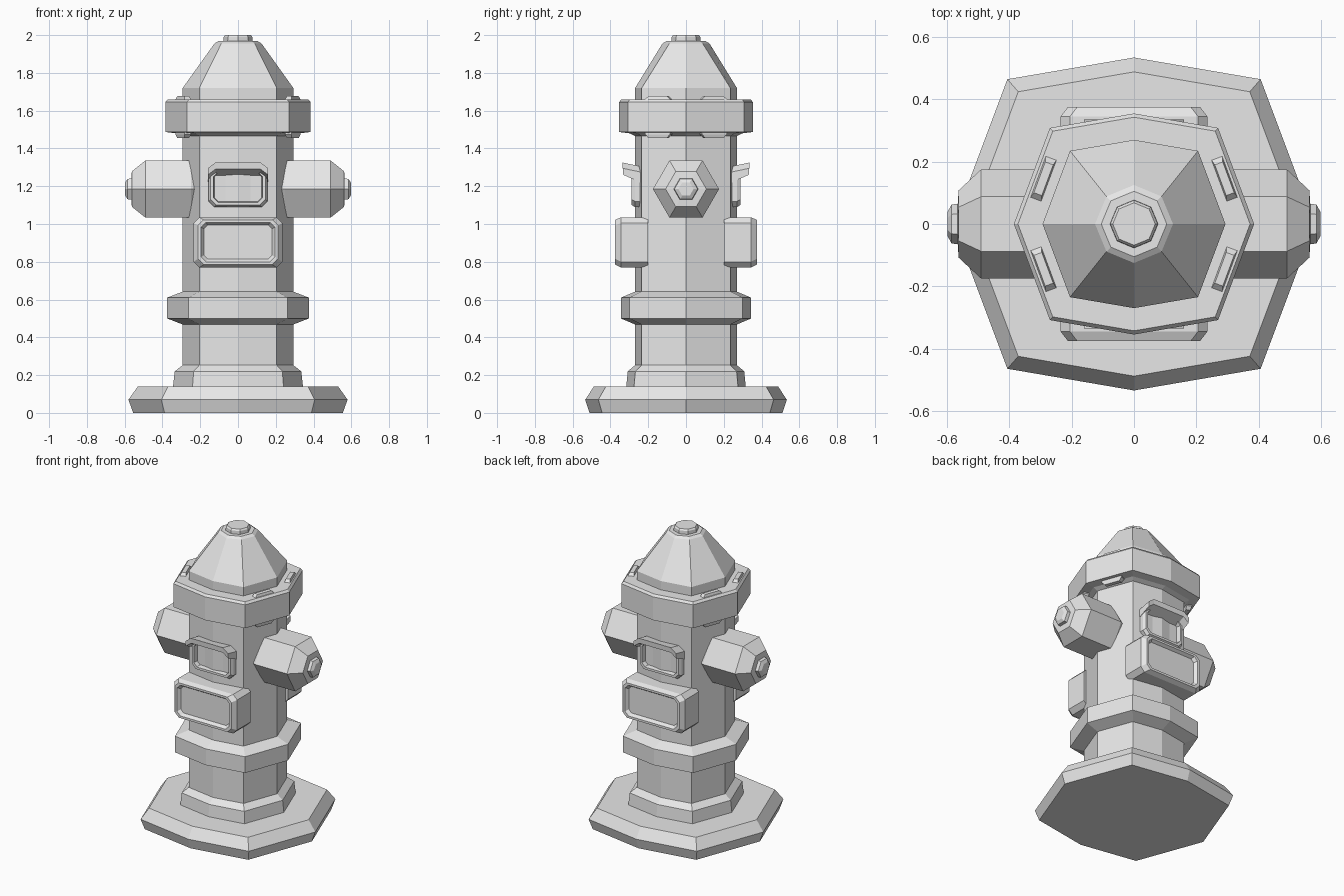
import bpy, bmesh, math
from mathutils import Vector

cube = bpy.data.objects.get("Cube")
if cube:
    bpy.data.objects.remove(cube, do_unlink=True)

grey = bpy.data.materials.new("plain_grey")
grey.use_nodes = True
grey.diffuse_color = (0.8, 0.8, 0.8, 1)
grey.node_tree.nodes["Principled BSDF"].inputs["Base Color"].default_value = (0.8, 0.8, 0.8, 1)


def loft(name, rings):
    """Skin a list of equal-length rings and cap both ends, flat shaded."""
    bm = bmesh.new()
    loops = [[bm.verts.new(p) for p in ring] for ring in rings]
    n = len(loops[0])
    for a, b in zip(loops, loops[1:]):
        for i in range(n):
            j = (i + 1) % n
            bm.faces.new((a[i], a[j], b[j], b[i]))
    bm.faces.new(loops[0])
    bm.faces.new(loops[-1])
    bmesh.ops.recalc_face_normals(bm, faces=bm.faces)
    mesh = bpy.data.meshes.new(name)
    bm.to_mesh(mesh)
    bm.free()
    mesh.materials.append(grey)
    obj = bpy.data.objects.new(name, mesh)
    bpy.context.collection.objects.link(obj)
    return obj


def body_ring(s, z):
    """Eight-cornered section, squarer than a regular octagon."""
    unit = [(1, 0), (.7, .8), (0, .92), (-.7, .8),
            (-1, 0), (-.7, -.8), (0, -.92), (.7, -.8)]
    return [(s * x, s * y, z) for x, y in unit]


def round_ring(r, z):
    return [(r * math.cos(i * math.pi / 4), r * math.sin(i * math.pi / 4), z) for i in range(8)]


def panel_ring(w, z0, z1, c, y):
    """Rectangle with cut corners standing in the plane at depth y."""
    pts = [(w - c, z0), (w, z0 + c), (w, z1 - c), (w - c, z1),
           (c - w, z1), (-w, z1 - c), (-w, z0 + c), (c - w, z0)]
    return [(x, y, z) for x, z in pts]


# Stacked body parts: half width and height of each section
parts = {
    "base_plate": [(.555, 0), (.58, .07), (.53, .14)],
    "foot_ring": [(.345, .13), (.335, .22), (.29, .255)],
    "barrel": [(.293, .2), (.293, 1.5)],
    "middle_collar": [(.285, .465), (.375, .5), (.375, .61), (.285, .645)],
    "top_flange": [(.29, 1.465), (.325, 1.48), (.385, 1.487), (.385, 1.645), (.372, 1.66)],
}
for name, profile in parts.items():
    loft(name, [body_ring(s, z) for s, z in profile])

# Bonnet and its cap nut
loft("bonnet", [body_ring(.293, 1.65), body_ring(.293, 1.72),
                round_ring(.125, 1.955), round_ring(.105, 1.968)])
loft("cap_nut", [round_ring(.078, 1.95), round_ring(.076, 1.99), round_ring(.068, 2.0)])

# Hexagonal side outlets
for side, sx in (("left", 1), ("right", -1)):
    rings = []
    for x, r in ((.2, .15), (.25, .175), (.49, .175), (.562, .108),
                 (.565, .065), (.585, .062), (.597, .04)):
        rings.append([(sx * x, r * math.cos(i * math.pi / 3),
                       1.185 + r * math.sin(i * math.pi / 3)) for i in range(6)])
    loft(side + "_outlet", rings)

# Panels repeated on front and back
for side, sy in (("front", -1), ("back", 1)):
    # Lower box with a recessed face
    loft(side + "_lower_box", [
        panel_ring(.235, .77, 1.035, .03, sy * .2),
        panel_ring(.235, .77, 1.035, .03, sy * .345),
        panel_ring(.212, .785, 1.022, .03, sy * .375),
        panel_ring(.195, .80, 1.008, .025, sy * .375),
        panel_ring(.18, .815, .995, .02, sy * .355)])
    # Upper frame around a shallow window
    loft(side + "_upper_frame", [
        panel_ring(.155, 1.09, 1.3, .03, sy * .22),
        panel_ring(.155, 1.09, 1.3, .03, sy * .27),
        panel_ring(.145, 1.1, 1.29, .03, sy * .288),
        panel_ring(.13, 1.115, 1.275, .025, sy * .288),
        panel_ring(.125, 1.12, 1.27, .02, sy * .258)])
    # Hood over the window, drooping at both ends
    hood = [(.24, 1.305), (.335, 1.325), (.332, 1.29), (.24, 1.25)]
    loft(side + "_hood", [[(x, sy * y, z - drop) for y, z in hood]
                          for x, drop in ((-.16, .03), (-.12, 0), (.12, 0), (.16, .03))])

# Lugs passing through the flange
for sx in (1, -1):
    for sy in (1, -1):
        centre = Vector((sx * .29, sy * .145, 0))
        along = Vector((sx * -.115, sy * .31, 0)).normalized()
        across = Vector((-along.y, along.x, 0))
        rings = []
        for z, k in ((1.455, .75), (1.475, 1), (1.66, 1), (1.677, .75)):
            rings.append([centre + along * a * .07 * k + across * b * .018 * k + Vector((0, 0, z))
                          for a, b in ((1, 1), (-1, 1), (-1, -1), (1, -1))])
        loft(("front" if sy < 0 else "back") + ("_left" if sx > 0 else "_right") + "_lug", rings)
